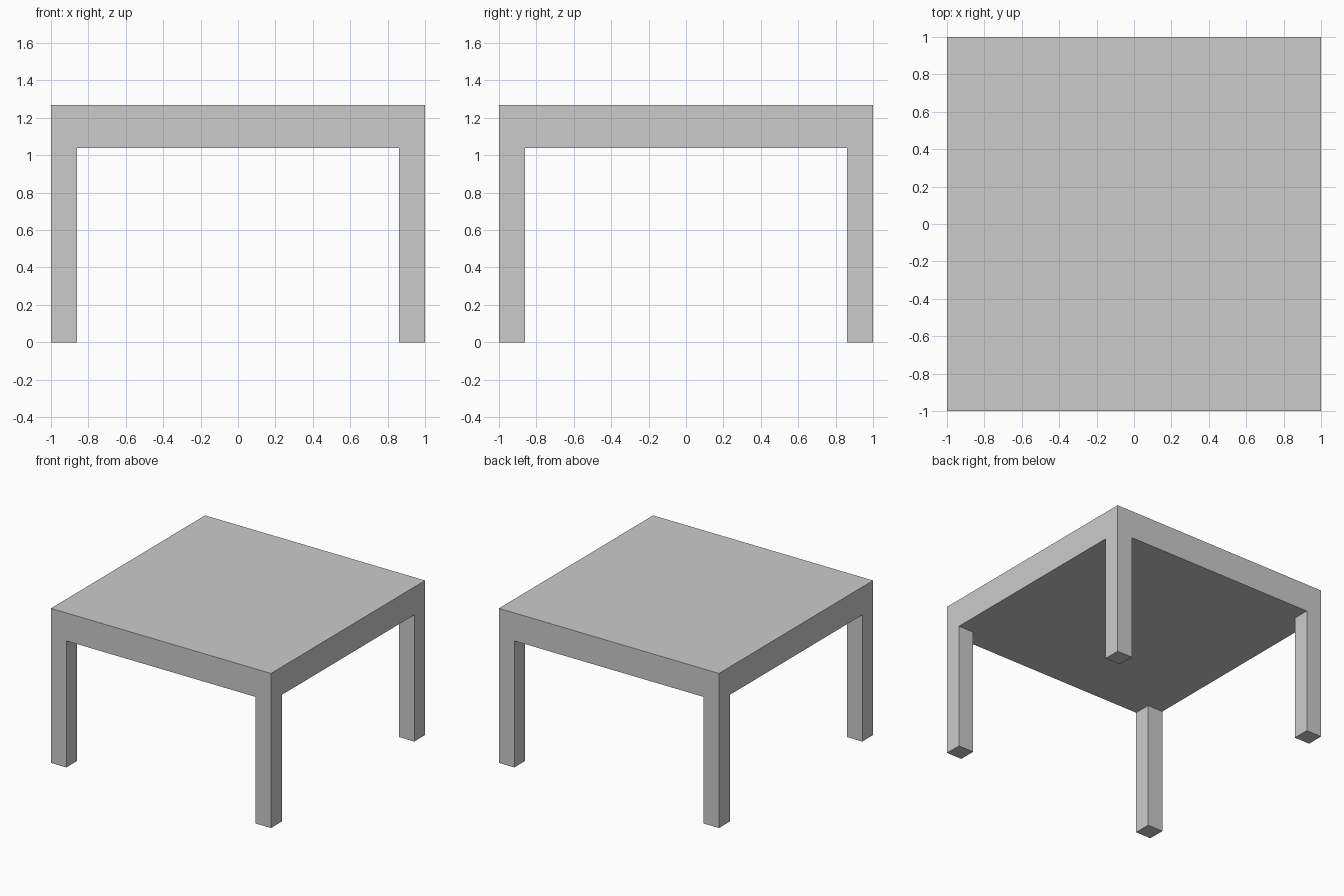
import bpy, bmesh
from mathutils import Matrix, Vector

if "Cube" in bpy.data.objects:
    bpy.data.objects.remove(bpy.data.objects["Cube"])

HEIGHT, UNDERSIDE, LEG = 1.27, 1.04, 0.14

# Thick square top
bm = bmesh.new()
thickness = HEIGHT - UNDERSIDE
bmesh.ops.create_cube(bm, size=1, matrix=Matrix.Translation((0, 0, UNDERSIDE + thickness / 2))
                      @ Matrix.Diagonal((2, 2, thickness, 1)))

# Cut lines that mark out the leg squares
for axis in (Vector((1, 0, 0)), Vector((0, 1, 0))):
    for side in (-1, 1):
        geom = bm.verts[:] + bm.edges[:] + bm.faces[:]
        bmesh.ops.bisect_plane(bm, geom=geom, plane_co=axis * side * (1 - LEG), plane_no=axis)

# Four legs pulled down from the underside corners
bm.normal_update()
corners = []
for f in bm.faces:
    c = f.calc_center_median()
    if f.normal.z < -0.9 and abs(c.x) > 1 - LEG and abs(c.y) > 1 - LEG:
        corners.append(f)
legs = bmesh.ops.extrude_discrete_faces(bm, faces=corners)["faces"]
bmesh.ops.translate(bm, vec=(0, 0, -UNDERSIDE), verts=[v for f in legs for v in f.verts])

# Merge coplanar faces so the sides run unbroken into the legs
bmesh.ops.dissolve_limit(bm, angle_limit=0.01, verts=bm.verts[:], edges=bm.edges[:])
bmesh.ops.recalc_face_normals(bm, faces=bm.faces[:])

mesh = bpy.data.meshes.new("table")
bm.to_mesh(mesh)
bm.free()
bpy.context.collection.objects.link(bpy.data.objects.new("table", mesh))
